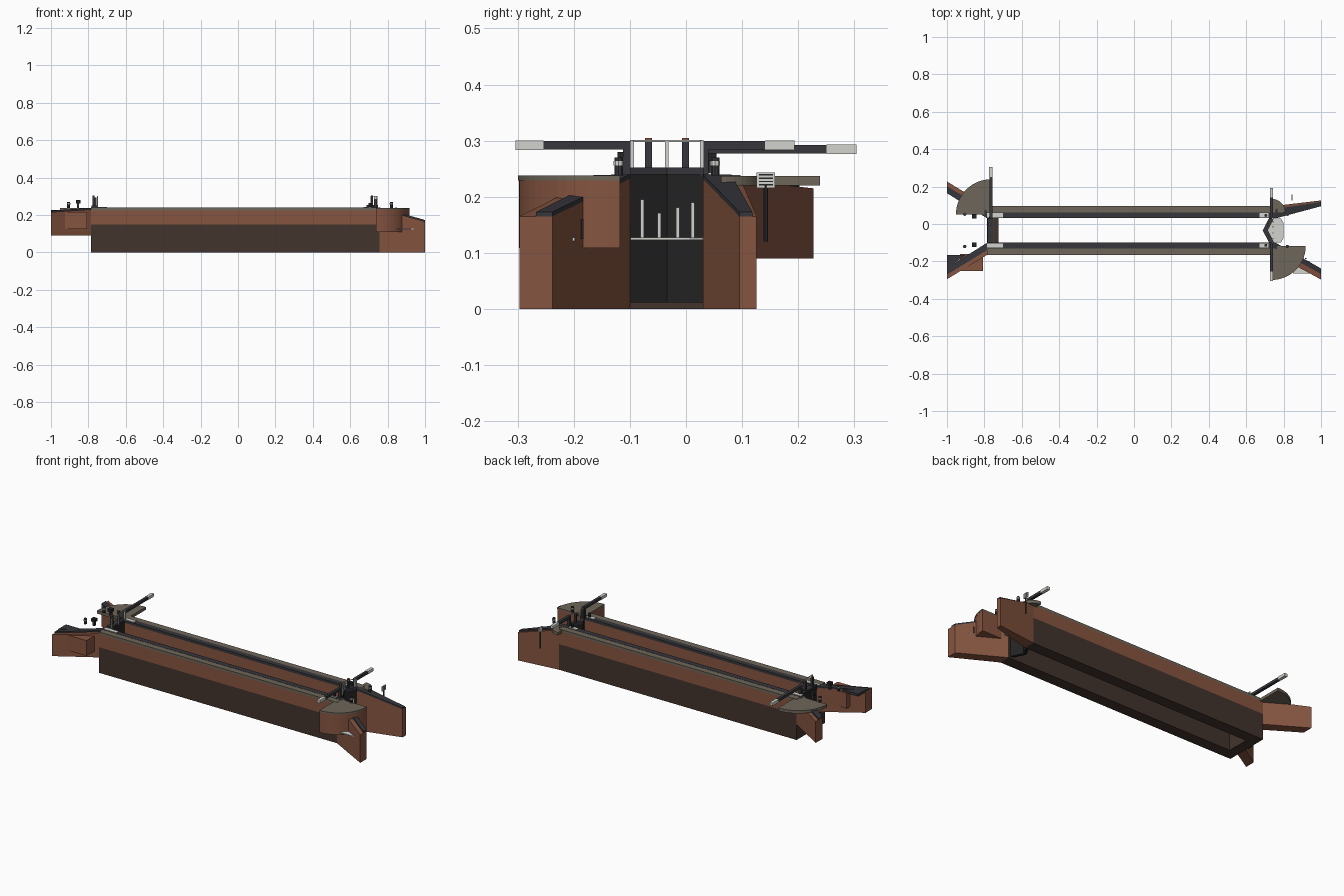
import bpy, bmesh, math
from mathutils import Vector

cube = bpy.data.objects.get("Cube")
if cube:
    bpy.data.objects.remove(cube, do_unlink=True)


def material(name, r, g, b):
    m = bpy.data.materials.new(name)
    m.use_nodes = True
    m.diffuse_color = (r, g, b, 1)
    m.node_tree.nodes["Principled BSDF"].inputs["Base Color"].default_value = (r, g, b, 1)
    return m


brick = material("red brick", 0.235, 0.09, 0.052)
wet = material("wet brick", 0.055, 0.034, 0.026)
stone = material("olive stone", 0.155, 0.133, 0.1)
coping = material("dark coping", 0.038, 0.037, 0.044)
timber = material("black timber", 0.017, 0.017, 0.018)
white = material("white paint", 0.65, 0.65, 0.61)


def prism(name, pts, z0, z1, mat, drop=None):
    """Extrude a plan outline; drop(x) gives the lowering of top (and bottom if thin)."""
    bm = bmesh.new()
    low = [bm.verts.new((x, y, z0(x) if callable(z0) else z0)) for x, y in pts]
    top = [bm.verts.new((x, y, z1(x) if callable(z1) else z1)) for x, y in pts]
    bm.faces.new(low)
    bm.faces.new(top)
    n = len(pts)
    for i in range(n):
        j = (i + 1) % n
        bm.faces.new((low[i], low[j], top[j], top[i]))
    bmesh.ops.recalc_face_normals(bm, faces=bm.faces)
    me = bpy.data.meshes.new(name)
    bm.to_mesh(me)
    bm.free()
    me.materials.append(mat)
    ob = bpy.data.objects.new(name, me)
    bpy.context.collection.objects.link(ob)
    return ob


def box(name, x0, x1, y0, y1, z0, z1, mat):
    return prism(name, [(x0, y0), (x1, y0), (x1, y1), (x0, y1)], z0, z1, mat)


def post(name, x, y, r, z0, z1, mat, n=10):
    ring = [(x + r * math.cos(i * math.tau / n), y + r * math.sin(i * math.tau / n)) for i in range(n)]
    return prism(name, ring, z0, z1, mat)


def quadrant(name, cx, cy, rad, start, z0, z1, mat):
    arc = [math.radians(start + 90 * i / 14) for i in range(15)]
    pts = [(cx, cy)] + [(cx + rad * math.cos(a), cy + rad * math.sin(a)) for a in arc]
    return prism(name, pts, z0, z1, mat)


MID = -0.034


def side_y(side, d):
    return MID + side * d


# Chamber walls with copings, one per side
for side, label in ((1, "back"), (-1, "front")):
    def strip(name, x0, x1, d0, d1, z0, z1, mat):
        a, b = sorted((side_y(side, d0), side_y(side, d1)))
        box(label + "_" + name, x0, x1, a, b, z0, z1, mat)
    strip("wall_base", -0.785, 0.757, 0.065, 0.131, 0, 0.15, wet)
    strip("wall_upper", -0.785, 0.757, 0.065, 0.131, 0.15, 0.225, brick)
    strip("edge_coping", -0.785, 0.757, 0.065, 0.096, 0.225, 0.24, coping)
    strip("towpath", -0.785, 0.757, 0.096, 0.131, 0.225, 0.239, stone)
    for x0, x1 in ((-0.785, -0.7), (0.67, 0.72)):
        strip("white_edge", x0, x1, 0.069, 0.092, 0.24, 0.243, white)

    # Mooring bollards with painted bands
    for x, d in ((-0.905, 0.086), (0.82, 0.086)):
        y = side_y(side, d)
        post(label + "_bollard", x, y, 0.008, 0.238, 0.27, coping)
        post(label + "_bollard_band", x, y, 0.0095, 0.256, 0.264, white)
    # Ground paddle stands
    y = side_y(side, 0.076)
    box(label + "_paddle_stand", -0.861, -0.849, y - 0.008, y + 0.008, 0.238, 0.268, coping)
    box(label + "_paddle_head", -0.867, -0.843, y - 0.012, y + 0.012, 0.262, 0.28, timber)


# Wing walls: plan runs from the chamber corner to the flared end
def wing(name, x0, x1, inner, outer, z0, za, zb, cover):
    def top(x):
        return za + (zb - za) * (x - x0) / (x1 - x0)
    def across(t):
        return [i + (o - i) * t for i, o in zip(inner, outer)]
    c = across(cover)
    prism(name, [(x0, inner[0]), (x1, inner[1]), (x1, outer[1]), (x0, outer[0])], z0, top, brick)
    prism(name + "_coping", [(x0, inner[0]), (x1, inner[1]), (x1, c[1]), (x0, c[0])],
          lambda x: top(x) - 0.002, lambda x: top(x) + 0.008, coping)


wing("lower_back_wing", 0.757, 1, (0.03, 0.095), (0.097, 0.126), 0, 0.232, 0.165, 0.75)
wing("lower_front_wing", 0.757, 1, (-0.1, -0.238), (-0.165, -0.297), 0, 0.232, 0.165, 0.5)
wing("upper_back_wing", -0.785, -1, (0.03, 0.165), (0.097, 0.227), 0.09, 0.23, 0.215, 0.6)
wing("upper_front_wing", -0.785, -1, (-0.1, -0.235), (-0.165, -0.295), 0.09, 0.23, 0.215, 0.6)
box("wing_buttress", -0.93, -0.807, -0.25, -0.16, 0.125, 0.215, brick)
prism("wing_landing", [(-1, -0.165), (-0.9, -0.165), (-1, -0.24)], 0.212, 0.226, coping)

# Beam turning circles
quadrant("lower_front_turning_base", 0.737, -0.118, 0.18, 270, 0.109, 0.229, brick)
quadrant("lower_front_turning_paving", 0.737, -0.118, 0.181, 270, 0.229, 0.238, stone)
quadrant("upper_back_turning_paving", -0.765, 0.052, 0.187, 90, 0.22, 0.237, stone)
quadrant("lower_back_turning_paving", 0.737, 0.062, 0.072, 0, 0.22, 0.237, stone)

# Upper sill and single gate
box("upper_sill", -0.785, -0.725, -0.1, 0.031, 0, 0.1, wet)
box("upper_gate", -0.778, -0.757, -0.1, 0.031, 0.09, 0.24, timber)
box("upper_gate_walkway", -0.783, -0.752, -0.1, 0.031, 0.24, 0.25, coping)

# Lower mitre gates pointing upstream
for side, label in ((1, "back"), (-1, "front")):
    ya = side_y(side, 0.065)
    prism(label + "_mitre_gate", [(0.727, ya), (0.745, ya), (0.712, MID), (0.693, MID)], 0.012, 0.24, timber)
    prism(label + "_mitre_walkway", [(0.722, ya), (0.748, ya), (0.716, MID), (0.688, MID)], 0.24, 0.252, coping)


# Balance beams with white ends
def beam(name, x, y_root, y_paint, y_tip, z):
    s = 1 if y_tip > y_root else -1
    box(name, x - 0.008, x + 0.008, *sorted((y_root, y_paint)), z, z + 0.015, coping)
    box(name + "_end", x - 0.009, x + 0.009, *sorted((y_paint, y_tip)), z - 0.001, z + 0.016, white)
    box(name + "_heel", x - 0.009, x + 0.009, *sorted((y_root, y_root + s * 0.014)), 0.238, z, coping)


beam("lower_back_beam", 0.735, 0.026, 0.141, 0.193, 0.284)
beam("lower_front_beam", 0.735, -0.098, -0.254, -0.304, 0.284)
beam("upper_beam", -0.765, 0.026, 0.25, 0.304, 0.277)

# Gate handrails and paddle gear
for x in (-0.752, 0.742):
    for d in (-0.062, 0, 0.062):
        xx = x - 0.03 if x > 0 and d == 0 else x
        box("rail_post", xx - 0.003, xx + 0.003, MID + d - 0.003, MID + d + 0.003, 0.24, 0.3, white)
for side in (1, -1):
    ya, r = side_y(side, 0.065), 0.002
    prism("lower_handrail", [(0.742 - r, ya), (0.742 + r, ya), (0.712 + r, MID), (0.712 - r, MID)], 0.298, 0.301, white)
    for x in (0.716, -0.772):
        y = side_y(side, 0.033)
        box("paddle_rack", x - 0.006, x + 0.006, y - 0.006, y + 0.006, 0.24, 0.301, coping)
        box("paddle_rack_cap", x - 0.006, x + 0.006, y - 0.006, y + 0.006, 0.301, 0.305, brick)
    y = side_y(side, 0.08)
    post("lower_paddle_gear", 0.705, y, 0.008, 0.24, 0.265, coping)
box("upper_handrail", -0.754, -0.75, -0.1, 0.031, 0.298, 0.301, white)

# Leaks through the lower gates and foam below them
prism("gate_foam", [(0.742, -0.099), (0.785, -0.099), (0.8, -0.075), (0.8, 0.005), (0.785, 0.03),
                    (0.742, 0.03), (0.712, MID)], 0.123, 0.127, white)
for y, z in ((-0.078, 0.195), (-0.048, 0.171), (-0.015, 0.181), (0.012, 0.19)):
    box("leak_jet", 0.74, 0.746, y - 0.003, y + 0.003, 0.125, z, white)
box("wing_foam", 0.85, 0.937, -0.265, -0.198, 0.121, 0.127, white)
box("depth_marker", 0.915, 0.921, -0.187, -0.183, 0.125, 0.16, timber)

# Notice board on its pole
post("notice_pole", 0.845, 0.142, 0.004, 0.12, 0.22, coping)
box("notice_board", 0.842, 0.848, 0.126, 0.159, 0.216, 0.243, white)
for i in range(4):
    z = 0.22 + i * 0.006
    box("notice_stripe", 0.848, 0.8485, 0.13, 0.155, z, z + 0.0025, timber)
